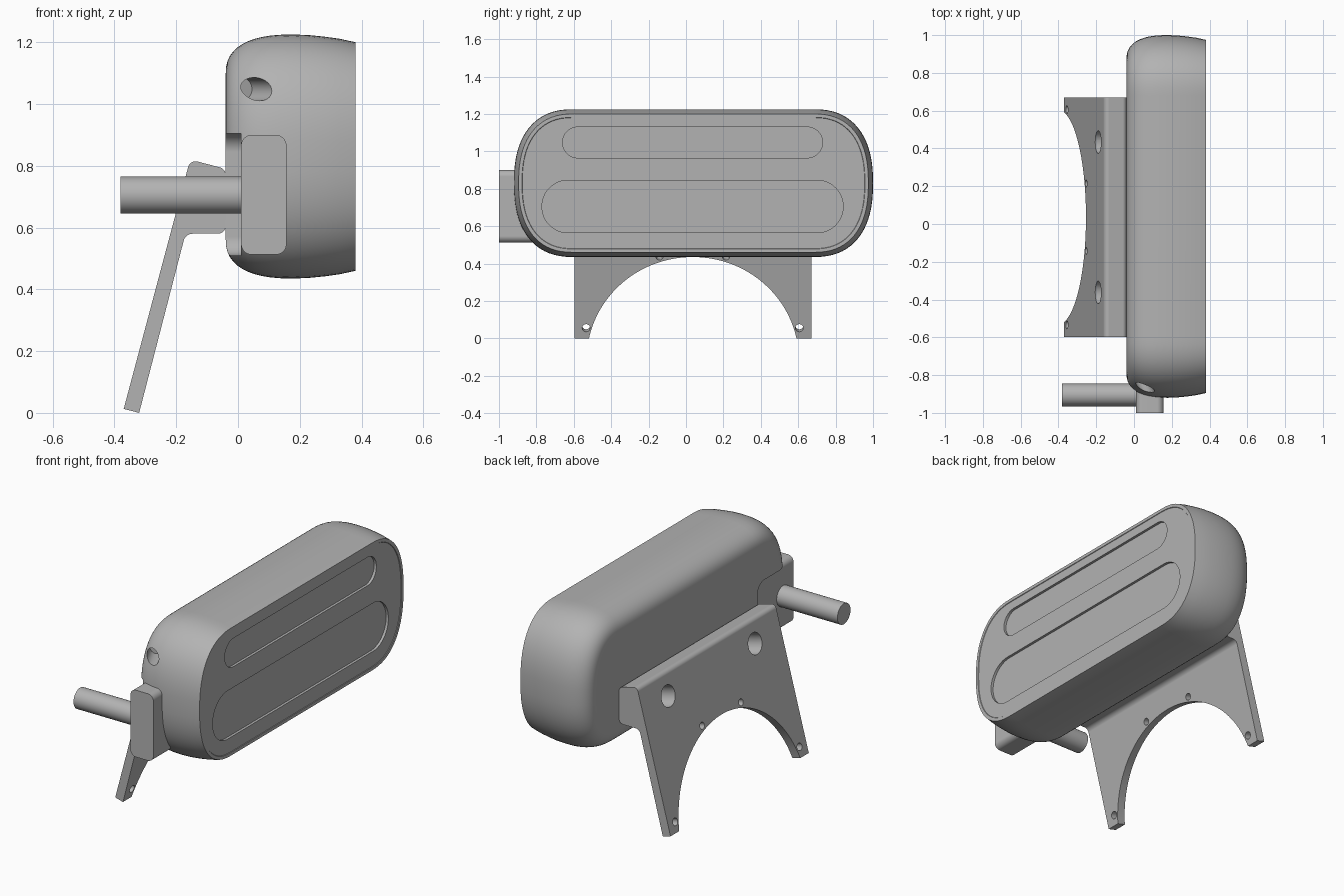
import bpy, bmesh, math
from mathutils import Vector, Matrix

if "Cube" in bpy.data.objects:
    bpy.data.objects.remove(bpy.data.objects["Cube"])

grey = bpy.data.materials.new("plain grey")
grey.use_nodes = True
grey.diffuse_color = (0.45, 0.45, 0.45, 1)
grey.node_tree.nodes["Principled BSDF"].inputs["Base Color"].default_value = grey.diffuse_color


def finish(name, bm):
    bmesh.ops.recalc_face_normals(bm, faces=bm.faces)
    mesh = bpy.data.meshes.new(name)
    bm.to_mesh(mesh)
    bm.free()
    ob = bpy.data.objects.new(name, mesh)
    bpy.context.collection.objects.link(ob)
    mesh.materials.append(grey)
    return ob


def loft(name, rings):
    """Skin a list of equal closed rings and cap both ends."""
    bm = bmesh.new()
    loops = [[bm.verts.new(p) for p in ring] for ring in rings]
    n = len(loops[0])
    for a, b in zip(loops, loops[1:]):
        for i in range(n):
            bm.faces.new((a[i], a[(i + 1) % n], b[(i + 1) % n], b[i]))
    bm.faces.new(loops[0])
    bm.faces.new(loops[-1])
    return finish(name, bm)


def rounded(points, radii, steps=8):
    """Round each corner of a 2D polygon."""
    out, n = [], len(points)
    for i in range(n):
        p = Vector(points[i])
        if radii[i] == 0:
            out.append(p)
            continue
        a = (Vector(points[i - 1]) - p).normalized()
        b = (Vector(points[(i + 1) % n]) - p).normalized()
        half = a.angle(b) / 2
        centre = p + (a + b).normalized() * radii[i] / math.sin(half)
        start = p + a * radii[i] / math.tan(half) - centre
        end = p + b * radii[i] / math.tan(half) - centre
        for k in range(steps + 1):
            d = start.lerp(end, k / steps)
            ang = (k / steps) * (math.pi - 2 * half)
            turn = 1 if start.x * end.y - start.y * end.x > 0 else -1
            c, s = math.cos(ang), math.sin(ang) * turn
            d = Vector((start.x * c - start.y * s, start.x * s + start.y * c))
            out.append(centre + d)
    return out


def rect(u0, u1, v0, v1, r, steps=8):
    return rounded([(u0, v0), (u1, v0), (u1, v1), (u0, v1)], [r] * 4, steps)


def prism_x(name, shape, x0, x1):
    return loft(name, [[(x, p[0], p[1]) for p in shape] for x in (x0, x1)])


def prism_y(name, shape, y0, y1):
    return loft(name, [[(p[0], y, p[1]) for p in shape] for y in (y0, y1)])


def cylinder(name, centre, axis, radius, length, sides=40):
    bm = bmesh.new()
    rot = Vector(axis).to_track_quat('Z', 'Y').to_matrix().to_4x4()
    bmesh.ops.create_cone(bm, cap_ends=True, segments=sides, radius1=radius, radius2=radius,
                          depth=length, matrix=Matrix.Translation(centre) @ rot)
    return finish(name, bm)


def activate(ob):
    bpy.ops.object.select_all(action='DESELECT')
    ob.select_set(True)
    bpy.context.view_layer.objects.active = ob


def cut(ob, cutters):
    for c in cutters:
        activate(ob)
        m = ob.modifiers.new("cut", 'BOOLEAN')
        m.operation, m.solver, m.object = 'DIFFERENCE', 'EXACT', c
        bpy.ops.object.modifier_apply(modifier=m.name)
        bpy.data.objects.remove(c)


def smooth(ob):
    activate(ob)
    bpy.ops.object.shade_smooth_by_angle(angle=math.radians(30))
    m = ob.modifiers.new("weighted", 'WEIGHTED_NORMAL')
    m.keep_sharp = True


# Pod body: soft rounded outline, swept along x with a changing inset
def outline(x, inset, steps=18):
    hy, hz, flat, power = 0.96, 0.395, 0.64, 2 / 2.4
    ring = []
    for sy, sz in ((1, 1), (-1, 1), (-1, -1), (1, -1)):
        quarter = []
        for k in range(steps + 1):
            t = math.pi / 2 * k / steps
            y = flat + (hy - flat - inset) * max(math.cos(t), 0) ** power
            z = (hz - inset) * max(math.sin(t), 0) ** power
            if k > 0 or sy * sz > 0 and sy > 0 or sy < 0 and sz < 0:
                quarter.append((x, 0.04 + sy * y, 0.83 + sz * z))
        ring += quarter if sy * sz > 0 else quarter[::-1]
    return ring


back = []
for k in range(13):
    a = math.pi / 2 * k / 12
    back.append((0.18 - 0.22 * math.cos(a) ** 0.8, 0.13 * (1 - math.sin(a) ** 0.8)))
front = [(0.23, 0.002), (0.28, 0.007), (0.33, 0.014), (0.38, 0.025), (0.38, 0.043), (0.377, 0.045)]
body = loft("pod_body", [outline(x, d) for x, d in back + front])

# Shallow face slots, rear corner pocket and angled port
cut(body, [
    prism_x("slot_small", rect(-0.66, 0.73, 0.965, 1.13, 0.082, 14), 0.362, 0.5),
    prism_x("slot_large", rect(-0.77, 0.84, 0.565, 0.845, 0.139, 16), 0.362, 0.5),
    prism_x("pocket", rect(-0.6, -1.2, 0.51, 0.905, 0.06), -0.2, 0.01),
    cylinder("port", Vector((0.011, -0.759, 1.048)) + Vector((0.42, -0.91, 0)) * 0.15,
             (0.42, -0.91, 0), 0.0375, 0.3),
])
smooth(body)

# Side arm: block and post
block = prism_y("arm_block", rect(0.01, 0.157, 0.512, 0.9, 0.035), -1.0, -0.7)
smooth(block)
post = cylinder("arm_post", (-0.18, -0.905, 0.705), (1, 0, 0), 0.06, 0.4, 48)
smooth(post)

# Leaning mounting plate with a thick upper foot
profile = rounded(
    [(-0.37, 0.013), (-0.155, 0.82), (-0.04, 0.79), (-0.04, 0.58), (-0.17, 0.58), (-0.32, 0)],
    [0, 0.025, 0.025, 0.025, 0.03, 0])
plate = prism_y("mount_plate", profile, -0.597, 0.67)
lean = math.radians(15)
along = Vector((math.sin(lean), 0, math.cos(lean)))
normal = Vector((math.cos(lean), 0, -math.sin(lean)))
mid = Vector((-0.345, 0.036, 0.006))


def plate_hole(name, y, s, radius, length, sides=32):
    return cylinder(name, mid + along * s + Vector((0, y, 0)), normal, radius, length, sides)


holes = [plate_hole("arch", 0, -0.117, 0.567, 0.3, 128)]
for side in (-1, 1):
    holes += [plate_hole("foot_hole", side * 0.57, 0.058, 0.021, 0.2),
              plate_hole("arch_hole", side * 0.178, 0.452, 0.019, 0.2),
              plate_hole("bolt_hole", side * 0.398, 0.70, 0.06, 0.6)]
cut(plate, holes)
smooth(plate)
